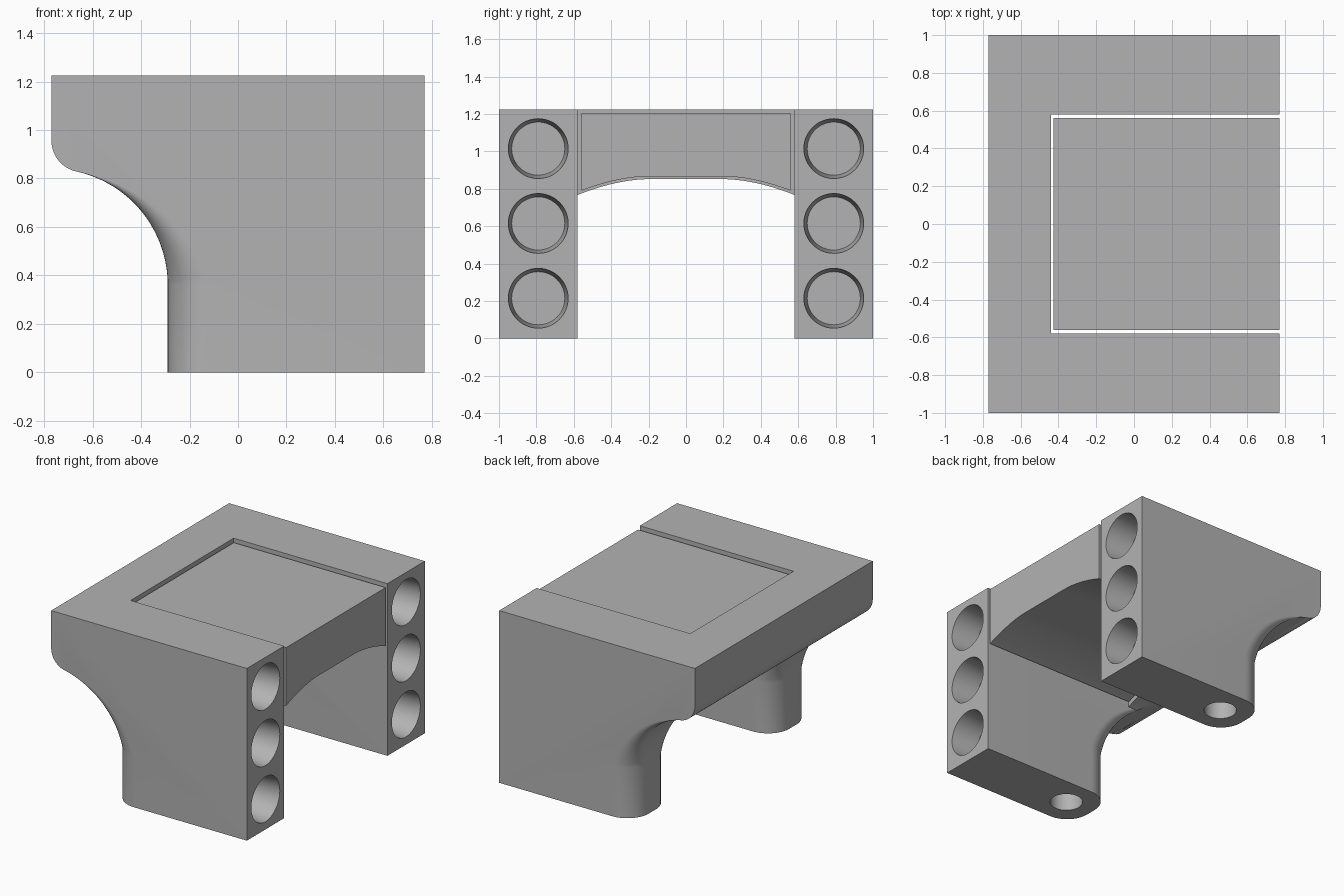
import bpy, bmesh
from math import sin, cos, pi, atan2, hypot
from mathutils import Vector

cube = bpy.data.objects.get("Cube")
if cube:
    bpy.data.objects.remove(cube, do_unlink=True)

grey = bpy.data.materials.new("plain_grey")
grey.use_nodes = True
COLOR = (0.45, 0.45, 0.45, 1)
grey.diffuse_color = COLOR
grey.node_tree.nodes["Principled BSDF"].inputs["Base Color"].default_value = COLOR

# Main dimensions
HALF_X, TOP = 0.77, 1.225
INNER, OUTER = 0.58, 1.0
MID = (INNER + OUTER) / 2
ROUND = 0.17


def finish(name, bm):
    bmesh.ops.remove_doubles(bm, verts=bm.verts, dist=1e-5)
    bmesh.ops.recalc_face_normals(bm, faces=bm.faces)
    mesh = bpy.data.meshes.new(name)
    bm.to_mesh(mesh)
    bm.free()
    mesh.materials.append(grey)
    ob = bpy.data.objects.new(name, mesh)
    bpy.context.collection.objects.link(ob)
    return ob


def prism(name, points, start, length):
    """Extrude a closed outline of 3D points along a vector."""
    bm = bmesh.new()
    face = bm.faces.new([bm.verts.new(Vector(p) + Vector(start)) for p in points])
    ext = bmesh.ops.extrude_face_region(bm, geom=[face])
    moved = [g for g in ext["geom"] if isinstance(g, bmesh.types.BMVert)]
    bmesh.ops.translate(bm, verts=moved, vec=length)
    return finish(name, bm)


def combine(target, tool, operation):
    mod = target.modifiers.new("combine", 'BOOLEAN')
    mod.operation, mod.solver, mod.object = operation, 'EXACT', tool
    bpy.context.view_layer.objects.active = target
    bpy.ops.object.modifier_apply(modifier=mod.name)
    bpy.data.objects.remove(tool, do_unlink=True)


def side_profile():
    """Side outline stations: x, z, inward normal x, z, edge rounding."""
    big, small = 0.48, 0.13
    cx, cz = -HALF_X, 0.36
    ox = cx + small
    oz = cz + ((big + small) ** 2 - small ** 2) ** 0.5
    join = atan2(oz - cz, ox - cx)
    out = [(HALF_X, 0, 0, 0, 0), (HALF_X, TOP, 0, 0, 0), (-HALF_X, TOP, 0, 0, 0)]
    for i in range(16):
        a = pi + join * i / 16
        out.append((ox + small * cos(a), oz + small * sin(a), 0, 0, 0))
    for i in range(33):
        a = join * (1 - i / 32)
        r = ROUND * (i / 32) ** 1.7
        out.append((cx + big * cos(a), cz + big * sin(a), cos(a), sin(a), r))
    out.append((cx + big, 0, 1, 0, ROUND))
    return out


PROFILE = side_profile()


def leg(name, side):
    """Leg whose rear edges are rounded, fading out up the curve."""
    bm = bmesh.new()
    steps = 12
    angles = [pi / 2 * i / steps for i in range(steps + 1)]
    slices = [(INNER, 1, a) for a in angles] + [(OUTER, -1, a) for a in reversed(angles)]
    rings = []
    for edge, sign, a in slices:
        ring = []
        for x, z, nx, nz, r in PROFILE:
            depth = r * (1 - sin(a))
            y = edge + sign * r * (1 - cos(a))
            ring.append(bm.verts.new((x + nx * depth, side * y, z + nz * depth)))
        rings.append(ring)
    n = len(PROFILE)
    for lo, hi in zip(rings, rings[1:]):
        for i in range(n):
            j = (i + 1) % n
            bm.faces.new((lo[i], lo[j], hi[j], hi[i]))
    bm.faces.new(rings[0])
    bm.faces.new(rings[-1])
    return finish(name, bm)


def arch_outline(half, top, lift):
    """Arched underside: flat in the middle, falling to both sides."""
    count = 14
    right = []
    for i in range(count + 1):
        y = 0.2 + (half - 0.2) * i / count
        drop = 0.085 * ((y - 0.2) / 0.38) ** 1.8
        right.append((0, y, 0.852 - drop + lift))
    left = [(0, -y, z) for _, y, z in reversed(right)]
    return left + right + [(0, half, top), (0, -half, top)]


def hole_cutter(start, direction, r1, r2, depth):
    """Round cutter that starts just outside the surface."""
    d = Vector(direction)
    over = 0.01
    length = depth + over
    bm = bmesh.new()
    bmesh.ops.create_cone(bm, cap_ends=True, segments=48, depth=length,
                          radius1=r1 + (r1 - r2) * over / depth, radius2=r2)
    rot = d.to_track_quat('Z', 'Y').to_matrix()
    bmesh.ops.rotate(bm, verts=bm.verts, matrix=rot)
    bmesh.ops.translate(bm, verts=bm.verts, vec=Vector(start) + d * (length / 2 - over))
    return finish("hole_cutter", bm)


# Rear wall: side outline trimmed by the arch
body = prism("body", [(x, 0, z) for x, z, *_ in PROFILE], (0, -0.6, 0), (0, 1.2, 0))
trim = prism("arch_trim", arch_outline(0.7, 1.4, 0), (-1, 0, 0), (0.56, 0, 0))
combine(body, trim, 'INTERSECT')

# Legs with tapered holes in the end face and a round hole underneath
for side in (-1, 1):
    part = leg("leg", side)
    for z in (0.215, 0.615, 1.015):
        cut = hole_cutter((HALF_X, side * MID, z), (-1, 0, 0), 0.16, 0.142, 0.2)
        combine(part, cut, 'DIFFERENCE')
    cut = hole_cutter((-0.08, side * MID, 0), (0, 0, 1), 0.107, 0.107, 0.25)
    combine(part, cut, 'DIFFERENCE')
    combine(body, part, 'UNION')

# Loose centre block with a thin gap around it
block = prism("centre_block", arch_outline(0.56, 1.205, 0.015),
              (-0.425, 0, 0), (HALF_X + 0.425, 0, 0))

for ob in (body, block):
    bpy.ops.object.select_all(action='DESELECT')
    ob.select_set(True)
    bpy.context.view_layer.objects.active = ob
    bpy.ops.object.shade_smooth_by_angle(angle=pi / 6)
